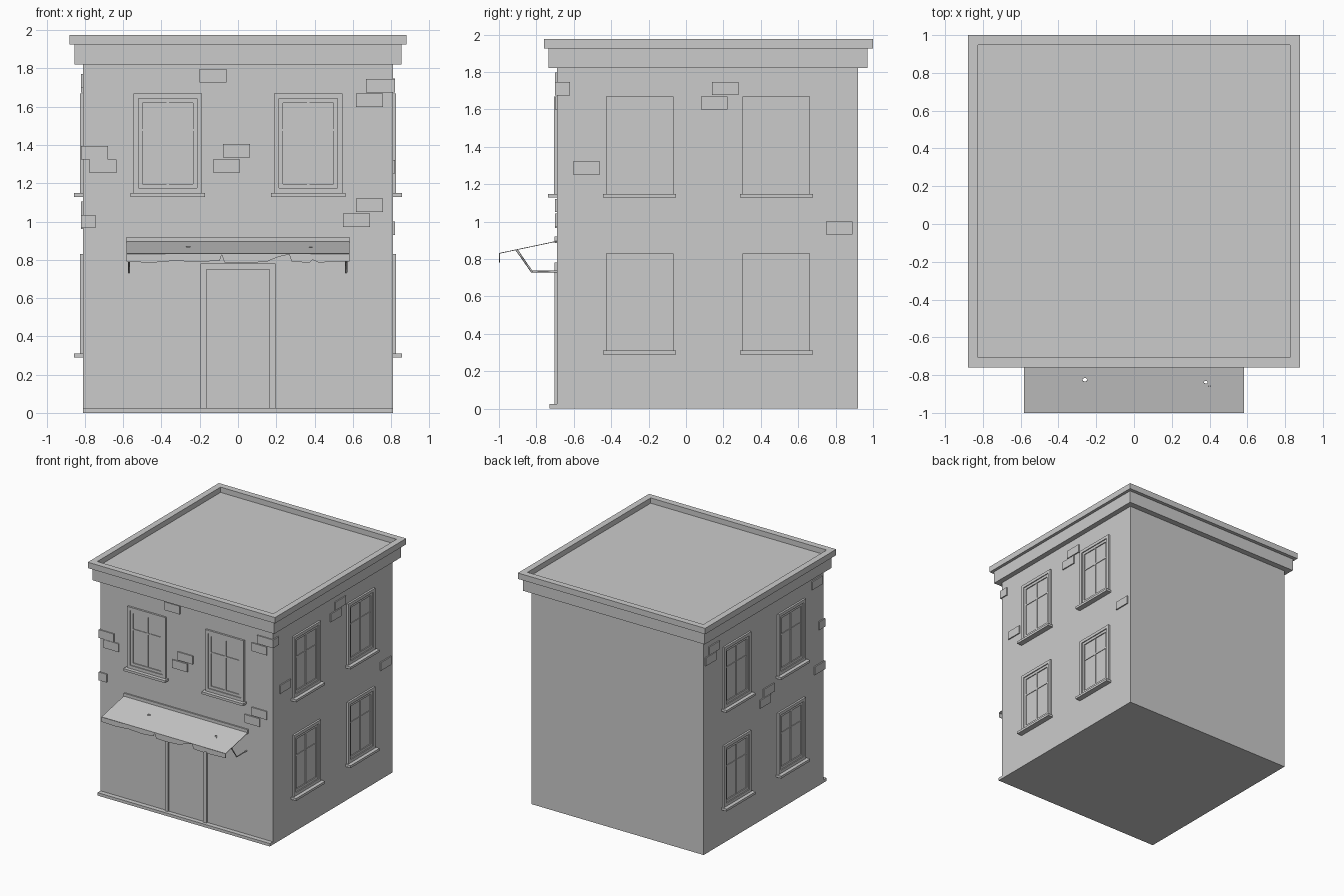
import bpy, bmesh, math
from mathutils import Vector

cube = bpy.data.objects.get("Cube")
if cube:
    bpy.data.objects.remove(cube, do_unlink=True)

grey = bpy.data.materials.new("plain_grey")
grey.use_nodes = True
grey.diffuse_color = (0.6, 0.6, 0.6, 1)
grey.node_tree.nodes["Principled BSDF"].inputs["Base Color"].default_value = (0.6, 0.6, 0.6, 1)

WALL_X, FRONT_Y, BACK_Y = 0.81, -0.69, 0.92


def add_object(name, data):
    obj = bpy.data.objects.new(name, data)
    bpy.context.scene.collection.objects.link(obj)
    data.materials.append(grey)
    return obj


def add_box(bm, lo, hi):
    lo, hi = Vector(lo), Vector(hi)
    verts = bmesh.ops.create_cube(bm, size=1)["verts"]
    for v in verts:
        v.co = Vector((lo[i] + hi[i]) / 2 + v.co[i] * (hi[i] - lo[i]) for i in range(3))
    return verts


def finish(name, bm):
    mesh = bpy.data.meshes.new(name)
    bm.to_mesh(mesh)
    bm.free()
    return add_object(name, mesh)


def boxes(name, bounds):
    bm = bmesh.new()
    for lo, hi in bounds:
        add_box(bm, lo, hi)
    return finish(name, bm)


def on_wall(side, u0, u1, z0, z1, depth):
    """Box lying on a wall: u runs along the wall, depth sticks out of it."""
    sink = 0.01
    if side == "front":
        return (u0, FRONT_Y - depth, z0), (u1, FRONT_Y + sink, z1)
    if side == "left":
        return (WALL_X - sink, u0, z0), (WALL_X + depth, u1, z1)
    return (-WALL_X - depth, u0, z0), (-WALL_X + sink, u1, z1)


def border(side, u0, u1, z0, z1, w, depth):
    return [on_wall(side, u0, u0 + w, z0, z1, depth),
            on_wall(side, u1 - w, u1, z0, z1, depth),
            on_wall(side, u0 + w, u1 - w, z1 - w, z1, depth),
            on_wall(side, u0 + w, u1 - w, z0, z0 + w, depth)]


def window(side, u, z):
    """Frame, inner sash, glazing bars and sill; z is the top of the sill."""
    u0, u1, top, mid = u - 0.18, u + 0.18, z + 0.52, z + 0.33
    parts = border(side, u0, u1, z, top, 0.026, 0.016)
    parts += border(side, u0 + 0.026, u1 - 0.026, z + 0.026, top - 0.026, 0.022, 0.008)
    parts += [on_wall(side, u - 0.007, u + 0.007, z + 0.04, top - 0.04, 0.006),
              on_wall(side, u0 + 0.04, u1 - 0.04, mid - 0.006, mid + 0.006, 0.005),
              on_wall(side, u0 - 0.015, u1 + 0.015, z - 0.02, z, 0.047)]
    boxes(side + "_window", parts)


def flat_sheet(name, outlines, location, tilt):
    """Thin sheet from outlines; outlines inside the first become holes."""
    curve = bpy.data.curves.new(name + "_outline", "CURVE")
    curve.dimensions = "2D"
    curve.fill_mode = "BOTH"
    curve.extrude = 0.002
    for points in outlines:
        spline = curve.splines.new("POLY")
        spline.points.add(len(points) - 1)
        for p, (x, y) in zip(spline.points, points):
            p.co = (x, y, 0, 1)
        spline.use_cyclic_u = True
    obj = mesh_from_curve(name, curve)
    obj.location = location
    obj.rotation_euler.x = tilt


def mesh_from_curve(name, curve):
    temp = bpy.data.objects.new("temp_curve", curve)
    bpy.context.scene.collection.objects.link(temp)
    bpy.context.view_layer.update()
    graph = bpy.context.evaluated_depsgraph_get()
    mesh = bpy.data.meshes.new_from_object(temp.evaluated_get(graph))
    bpy.data.objects.remove(temp, do_unlink=True)
    mesh.materials.clear()
    return add_object(name, mesh)


# Main block, cornice and front step
boxes("walls", [((-WALL_X, FRONT_Y, 0), (WALL_X, BACK_Y, 1.83))])
boxes("lower_cornice", [((-0.855, -0.735, 1.82), (0.855, 0.97, 1.925))])
boxes("front_step", [((-WALL_X, -0.73, 0), (WALL_X, FRONT_Y + 0.01, 0.025))])

# Parapet with a sunken roof
bm = bmesh.new()
add_box(bm, (-0.88, -0.76, 1.925), (0.88, 1.0, 1.975))
bm.normal_update()
roof = max(bm.faces, key=lambda f: f.normal.z)
bmesh.ops.inset_individual(bm, faces=[roof], thickness=0.075)
sunk = bmesh.ops.extrude_discrete_faces(bm, faces=[roof])["faces"][0]
bmesh.ops.translate(bm, verts=sunk.verts, vec=(0, 0, -0.045))
finish("parapet_roof", bm)

# Windows
for u in (-0.367, 0.367):
    window("front", u, 1.148)
for side in ("left", "right"):
    for u in (-0.248, 0.483):
        for z in (0.31, 1.148):
            window(side, u, z)

# Door and its frame
boxes("door", [on_wall("front", -0.166, 0.166, 0.02, 0.755, 0.002)])
boxes("door_frame", [on_wall("front", -0.195, -0.165, 0.02, 0.78, 0.014),
                     on_wall("front", 0.165, 0.195, 0.02, 0.78, 0.014),
                     on_wall("front", -0.165, 0.165, 0.75, 0.78, 0.014)])

# Exposed bricks, by the centre of each
bricks = {
    "front": [(-0.13, 1.762), (0.687, 1.633), (-0.007, 1.37), (-0.06, 1.29),
              (0.687, 1.085), (0.62, 1.007), (-0.705, 1.288)],
    "left": [(0.21, 1.711), (0.15, 1.634), (-0.532, 1.286), (0.82, 0.965)],
    "right": [(0.785, 1.71), (0.83, 1.635), (0.05, 1.07), (0.10, 0.995), (-0.6, 1.735)],
}
for side, spots in bricks.items():
    boxes(side + "_bricks", [on_wall(side, u - 0.071, u + 0.071, z - 0.035, z + 0.035, 0.01)
                             for u, z in spots])

# Bricks that wrap round the front corners
out = 0.01
corner = []
for x0, x1, depth, z in ((0.669, WALL_X + out, 0.07, 1.71),
                         (-WALL_X - out, -0.68, 0.07, 1.36),
                         (-WALL_X - out, -0.745, 0.13, 1.0)):
    corner.append(((x0, FRONT_Y - out, z - 0.035), (x1, FRONT_Y + depth, z + 0.035)))
boxes("corner_bricks", corner)

# Torn awning: sloping sheet with holes, ragged valance, wall rail
half, drop, reach = 0.583, 0.065, 0.31
length = math.hypot(drop, reach)


def hole(x, y, r):
    return [(x + r * math.cos(a), y + r * 0.8 * math.sin(a))
            for a in (i * math.tau / 7 for i in range(7))]


sheet = [(-half, 0), (half, 0), (half, length), (-half, length)]
flat_sheet("awning_sheet", [sheet, hole(-0.26, 0.178, 0.013), hole(0.38, 0.165, 0.01),
                            hole(0.4, 0.145, 0.005)],
           (0, -0.999, 0.83), math.atan2(drop, reach))
ragged = [(-half, 0.79), (-0.45, 0.785), (-0.33, 0.795), (-0.2, 0.788), (-0.095, 0.797),
          (-0.085, 0.826), (-0.07, 0.785), (0.02, 0.782), (0.15, 0.79), (0.21, 0.815),
          (0.268, 0.828), (0.28, 0.79), (0.375, 0.785), (0.39, 0.8), (0.42, 0.786), (half, 0.792)]
flat_sheet("awning_valance", [ragged + [(half, 0.832), (-half, 0.832)]],
           (0, -0.997, 0), math.pi / 2)
boxes("awning_rail", [on_wall("front", -half, half, 0.885, 0.92, 0.012)])

# Awning support arms
for name, x in (("left", 0.565), ("right", -0.57)):
    arm = bpy.data.curves.new(name + "_arm_path", "CURVE")
    arm.dimensions = "3D"
    arm.bevel_depth = 0.006
    arm.bevel_resolution = 0
    arm.use_fill_caps = True
    path = [(FRONT_Y, 0.733), (-0.825, 0.733), (-0.905, 0.848)]
    spline = arm.splines.new("POLY")
    spline.points.add(len(path) - 1)
    for p, (y, z) in zip(spline.points, path):
        p.co = (x, y, z, 1)
    mesh_from_curve(name + "_awning_arm", arm)
